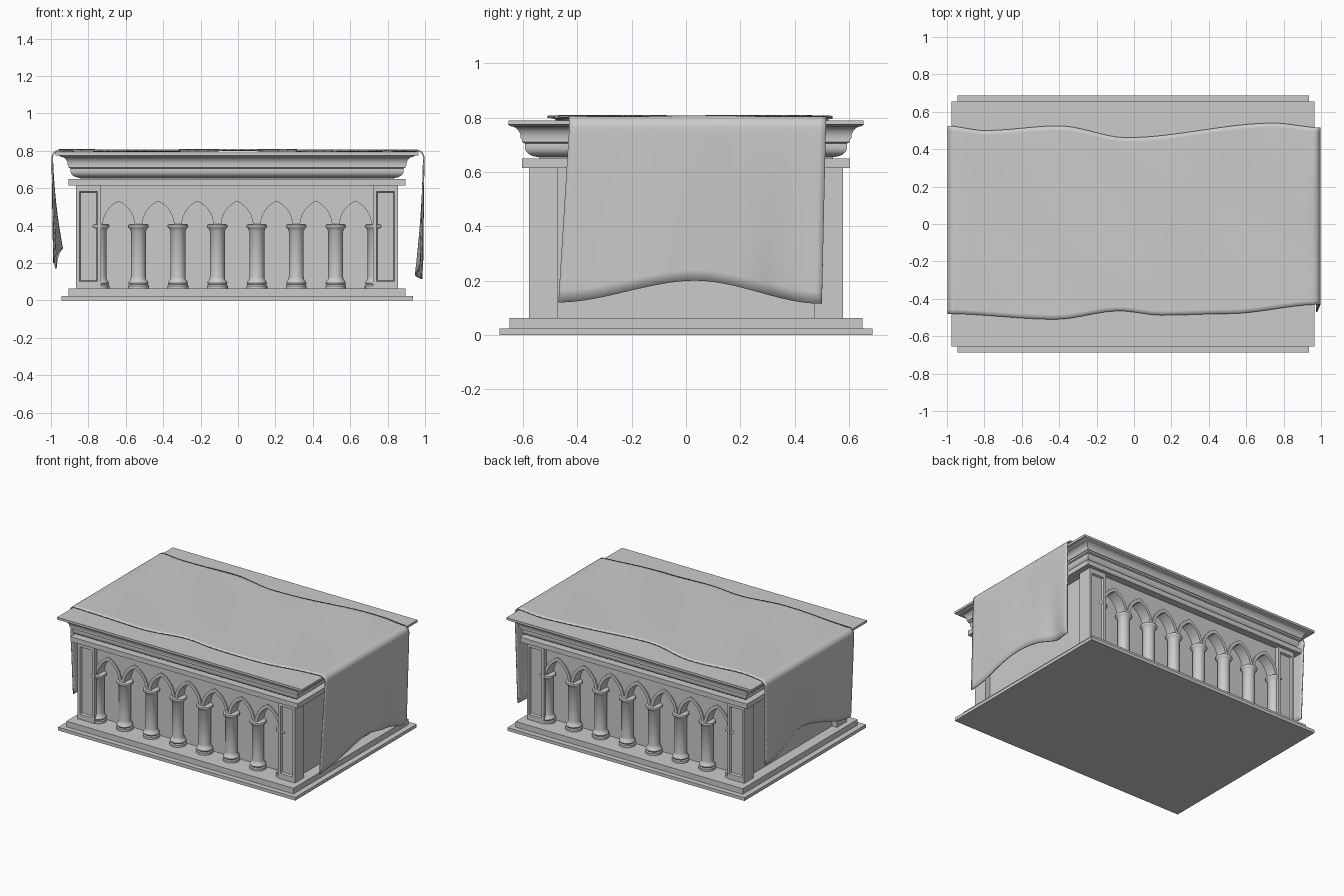
import bpy, bmesh, math

cube = bpy.data.objects.get("Cube")
if cube:
    bpy.data.objects.remove(cube, do_unlink=True)

stone = bpy.data.materials.new("grey_stone")
stone.use_nodes = True
GREY = (0.6, 0.6, 0.6, 1)
stone.diffuse_color = GREY
stone.node_tree.nodes["Principled BSDF"].inputs["Base Color"].default_value = GREY

CX = -0.005            # the masonry sits slightly off the cloth's centre
PITCH = 0.211          # arcade spacing
BAYS = 7
FLOOR, SPRING, LINTEL = 0.063, 0.4, 0.617


def finish(name, bm, smooth=None, mirror=(False, False)):
    bmesh.ops.recalc_face_normals(bm, faces=bm.faces)
    mesh = bpy.data.meshes.new(name)
    bm.to_mesh(mesh)
    bm.free()
    mesh.materials.append(stone)
    obj = bpy.data.objects.new(name, mesh)
    bpy.context.collection.objects.link(obj)
    obj.location.x = CX
    if any(mirror):
        mod = obj.modifiers.new("mirror", 'MIRROR')
        mod.use_axis = (*mirror, False)
        mod.use_clip = False
        mod.use_mirror_merge = False
    if smooth:
        bpy.ops.object.select_all(action='DESELECT')
        bpy.context.view_layer.objects.active = obj
        obj.select_set(True)
        bpy.ops.object.shade_smooth_by_angle(angle=math.radians(smooth))
    return obj


def box(bm, x0, x1, y0, y1, z0, z1):
    vs = bmesh.ops.create_cube(bm, size=1)['verts']
    for v in vs:
        v.co.x = x1 if v.co.x > 0 else x0
        v.co.y = y1 if v.co.y > 0 else y0
        v.co.z = z1 if v.co.z > 0 else z0


def rect_sweep(bm, hx, hy, profile):
    """Stack rectangles along a profile of (outward offset, height)."""
    rings = [[bm.verts.new((sx * (hx + o), sy * (hy + o), z))
              for sx, sy in ((-1, -1), (1, -1), (1, 1), (-1, 1))] for o, z in profile]
    for a, b in zip(rings, rings[1:]):
        for i in range(4):
            j = (i + 1) % 4
            bm.faces.new((a[i], a[j], b[j], b[i]))
    bm.faces.new(rings[0])
    bm.faces.new(rings[-1])


def lathe(bm, x, y, profile, sides=24):
    rings = [[bm.verts.new((x + r * math.cos(math.tau * i / sides),
                            y + r * math.sin(math.tau * i / sides), z))
              for i in range(sides)] for r, z in profile]
    for a, b in zip(rings, rings[1:]):
        for i in range(sides):
            j = (i + 1) % sides
            bm.faces.new((a[i], a[j], b[j], b[i]))
    bm.faces.new(rings[0])
    bm.faces.new(rings[-1])


def band(bm, lower, upper, y0, y1):
    """Solid strip between two matching lines of (x, z) points."""
    cols = [[bm.verts.new((x, y, z)) for (x, z), y in ((a, y0), (b, y0), (b, y1), (a, y1))]
            for a, b in zip(lower, upper)]
    for a, b in zip(cols, cols[1:]):
        for i in range(4):
            j = (i + 1) % 4
            bm.faces.new((a[i], a[j], b[j], b[i]))
    bm.faces.new(cols[0])
    bm.faces.new(cols[-1])


def pointed_arch(cx, w, h, n=10):
    r = (h * h + w * w) / (2 * w)
    top = math.acos((r - w) / r)
    half = [(r - w - r * math.cos(top * i / n), SPRING + r * math.sin(top * i / n))
            for i in range(n + 1)]
    return [(cx + x, z) for x, z in half] + [(cx - x, z) for x, z in half[-2::-1]]


# Stepped plinth
bm = bmesh.new()
box(bm, -0.94, 0.94, -0.687, 0.687, 0, 0.023)
box(bm, -0.9, 0.9, -0.65, 0.65, 0.023, FLOOR)
finish("plinth", bm)

# Recessed core of the body
bm = bmesh.new()
box(bm, -0.822, 0.822, -0.48, 0.48, FLOOR, LINTEL)
finish("core", bm)

# Corner piers with a sunk panel on the front and back
bm = bmesh.new()
box(bm, -0.861, -0.727, -0.578, -0.473, FLOOR, LINTEL)
bm.faces.ensure_lookup_table()
bm.normal_update()
face = [f for f in bm.faces if f.normal.y < -0.9]
bmesh.ops.inset_region(bm, faces=face, thickness=0.026, depth=0)
for v in face[0].verts:
    v.co.z += 0.02 if v.co.z < 0.3 else -0.016
bmesh.ops.inset_region(bm, faces=face, thickness=0.008, depth=-0.014)
finish("corner_piers", bm, mirror=(True, True))

# Pointed arcade: spandrel wall and raised arch ribs
spandrel, ribs = bmesh.new(), bmesh.new()
for k in range(BAYS):
    cx = (k - (BAYS - 1) / 2) * PITCH
    inner = pointed_arch(cx, 0.085, 0.13)
    outer = pointed_arch(cx, PITCH / 2, 0.155)
    band(spandrel, outer, [(x, LINTEL) for x, z in outer], -0.55, -0.478)
    band(ribs, inner, outer, -0.558, -0.478)
finish("arcade_wall", spandrel, 30, mirror=(False, True))
finish("arch_ribs", ribs, 30, mirror=(False, True))

# Columns with moulded bases and capitals
shaft = [(0.056, 0.06), (0.056, 0.078), (0.05, 0.084), (0.054, 0.093), (0.05, 0.103),
         (0.042, 0.112), (0.04, 0.125), (0.04, 0.37), (0.044, 0.376), (0.046, 0.384),
         (0.054, 0.39), (0.056, 0.396), (0.054, 0.404), (0.046, 0.408)]
bm = bmesh.new()
for k in range(BAYS + 1):
    lathe(bm, (k - BAYS / 2) * PITCH, -0.52, shaft)
finish("columns", bm, 40, mirror=(False, True))

# Cornice and table slab
bm = bmesh.new()
cove = [(0.005 + 0.036 * (1 - math.cos(a)), 0.722 + 0.046 * math.sin(a))
        for a in (i * math.pi / 16 for i in range(9))]
ovolo = [(-0.062 + 0.052 * math.sin(a), 0.69 - 0.035 * math.cos(a))
         for a in (i * math.pi / 12 for i in range(7))]
rect_sweep(bm, 0.9, 0.603, [(0, 0.615), (0, 0.65), (-0.062, 0.65)] + ovolo +
           [(-0.01, 0.705), (0, 0.71), (0, 0.722)] + cove + [(0.052, 0.774)])
rect_sweep(bm, 0.97, 0.654, [(0, 0.774), (0, 0.79)])
finish("cornice", bm, 30)


# Draped cloth
def ease(points, x):
    for (x0, a), (x1, b) in zip(points, points[1:]):
        if x <= x1:
            t = max(0, (x - x0) / (x1 - x0))
            return a + (b - a) * t * t * (3 - 2 * t)
    return points[-1][1]


FRONT = [(-1, -0.48), (-0.42, -0.51), (-0.08, -0.465), (0.15, -0.488), (0.5, -0.48), (1, -0.43)]
BACK = [(-1, 0.525), (-0.8, 0.5), (-0.4, 0.525), (-0.04, 0.462), (0.75, 0.54), (1, 0.515)]
HEM = {1: [(0, 0.12), (0.52, 0.2), (1, 0.115)], -1: [(0, 0.17), (0.5, 0.28), (1, 0.2)]}
TOP, BEND, R = 0.802, 0.955, 0.038


def cloth_point(u, v):
    """u: 0..1 over the top, 1..2 round the edge, 2..3 down the side."""
    s, a = (1 if u > 0 else -1), abs(u)
    turn = min(max(a - 1, 0), 1) * math.pi / 2
    t = max(a - 2, 0)
    x = BEND * min(a, 1) + R * math.sin(turn)
    y0, y1 = ease(FRONT, s * x), ease(BACK, s * x)
    y0 += t * (-0.04 if s > 0 else 0.01)
    y1 -= 0.015 * t
    y = y0 + (y1 - y0) * v
    z = TOP - R * (1 - math.cos(turn))
    z += (ease(HEM[s], v) - z) * t
    if a <= 1:
        z += 0.004 * math.sin(7 * s * x + 3 * y) * math.sin(5 * y + 2 * s * x)
    tuck = 0.035 * math.exp(-((y - 0.35) / 0.09) ** 2) if s > 0 else \
        0.04 * math.exp(-(y / 0.25) ** 2)
    x -= t * (0.012 + tuck * t + 0.005 * math.sin(11 * y))
    return s * x, y, z


side = [1 + i / 5 for i in range(5)] + [2 + i / 14 for i in range(15)]
us = [-u for u in reversed(side)] + [i / 20 for i in range(-19, 20)] + side
NV = 40
bm = bmesh.new()
grid = [[bm.verts.new(cloth_point(u, j / NV)) for j in range(NV + 1)] for u in us]
for a, b in zip(grid, grid[1:]):
    for j in range(NV):
        bm.faces.new((a[j], b[j], b[j + 1], a[j + 1]))
cloth = finish("draped_cloth", bm, 50)
cloth.location.x = 0
solid = cloth.modifiers.new("thickness", 'SOLIDIFY')
solid.thickness = 0.008
solid.offset = 0
